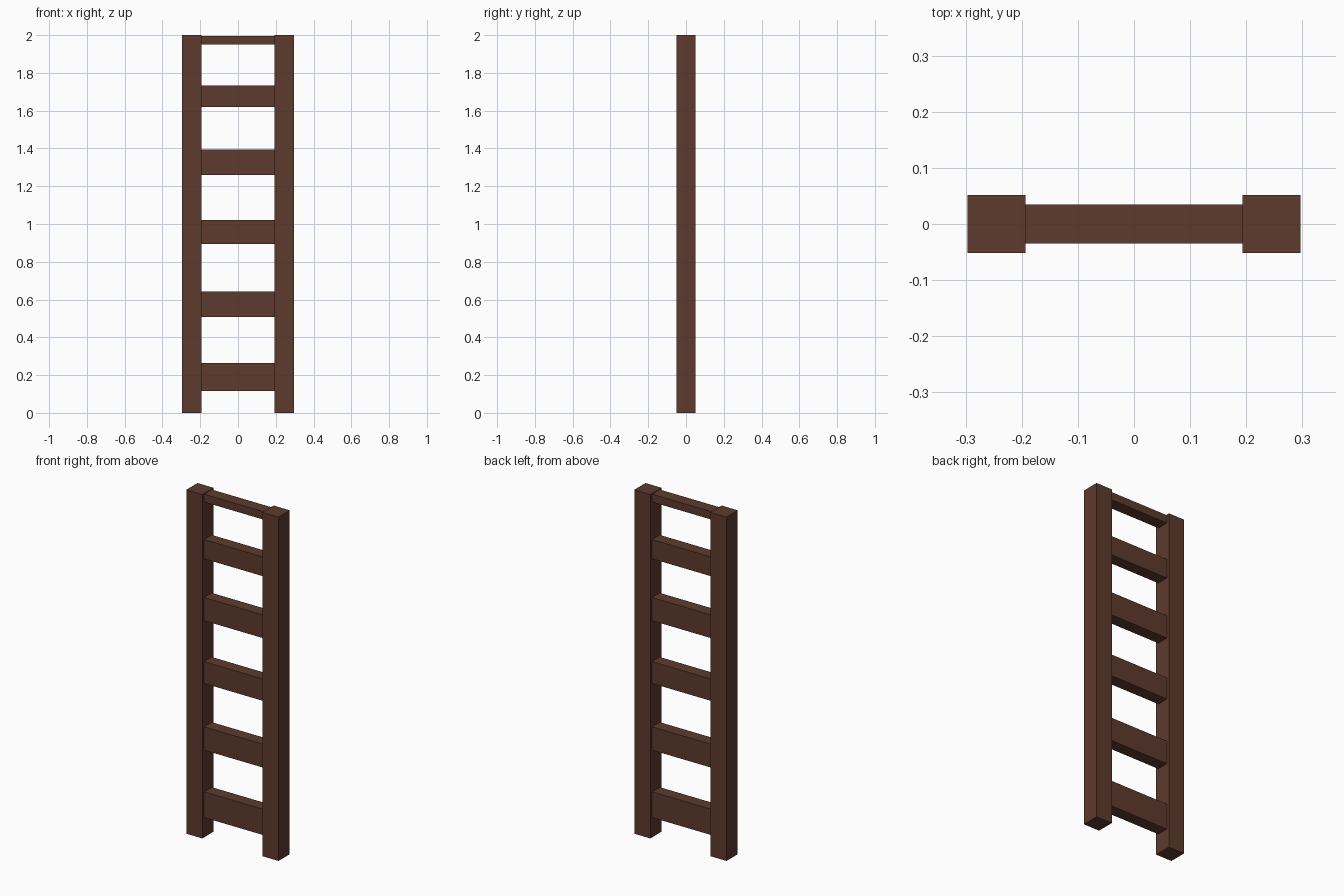
import bpy

if "Cube" in bpy.data.objects:
    bpy.data.objects.remove(bpy.data.objects["Cube"])

wood = bpy.data.materials.new("dark brown wood")
wood.diffuse_color = (0.112, 0.043, 0.026, 1.0)
wood.use_nodes = True
wood.node_tree.nodes["Principled BSDF"].inputs["Base Color"].default_value = wood.diffuse_color


def box(name, lo, hi):
    """Axis-aligned box between two corners."""
    size = [b - a for a, b in zip(lo, hi)]
    mid = [(a + b) / 2 for a, b in zip(lo, hi)]
    bpy.ops.mesh.primitive_cube_add(size=1, location=mid)
    ob = bpy.context.object
    ob.name = name
    ob.scale = size
    bpy.ops.object.transform_apply(location=False, rotation=False, scale=True)
    ob.data.materials.append(wood)
    return ob


# Two square side rails
HALF = 0.0515
for name, x in (("left_rail", -0.245), ("right_rail", 0.245)):
    box(name, (x - HALF, -HALF, 0), (x + HALF, HALF, 2))

# Rungs between the rails, (bottom, top) heights
rungs = [(0.115, 0.265), (0.507, 0.643), (0.895, 1.022),
         (1.26, 1.395), (1.62, 1.732), (1.95, 1.996)]
for i, (z0, z1) in enumerate(rungs, 1):
    box(f"rung_{i}", (-0.195, -0.035, z0), (0.195, 0.035, z1))
